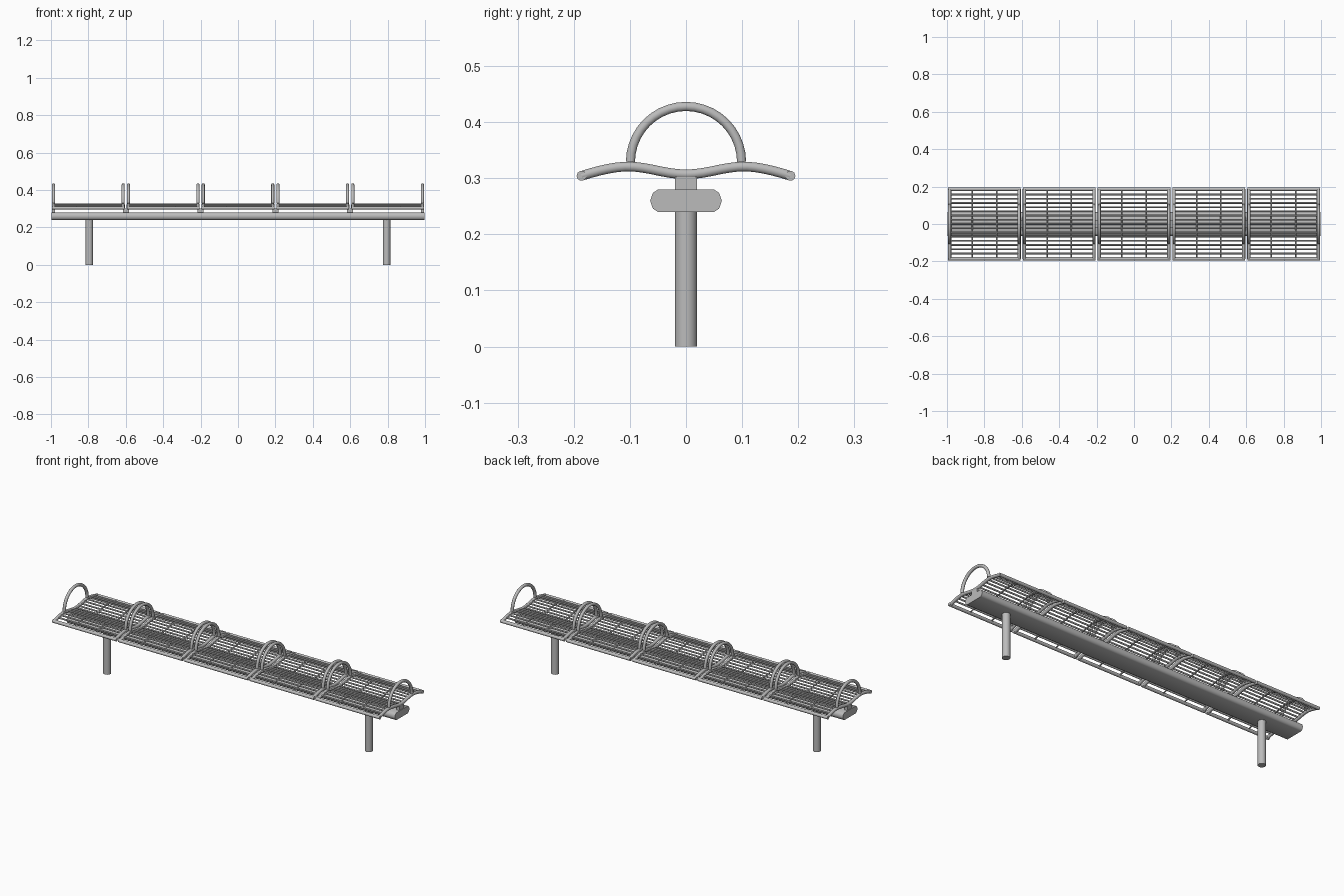
import bpy, math

cube = bpy.data.objects.get("Cube")
if cube:
    bpy.data.objects.remove(cube)

steel = bpy.data.materials.new("steel_grey")
steel.use_nodes = True
COLOUR = (0.5, 0.5, 0.5, 1)
steel.diffuse_color = COLOUR
steel.node_tree.nodes["Principled BSDF"].inputs["Base Color"].default_value = COLOUR


def add_mesh(name, verts, faces):
    mesh = bpy.data.meshes.new(name)
    mesh.from_pydata(verts, [], faces)
    mesh.materials.append(steel)
    obj = bpy.data.objects.new(name, mesh)
    bpy.context.collection.objects.link(obj)
    bpy.ops.object.select_all(action="DESELECT")
    obj.select_set(True)
    bpy.context.view_layer.objects.active = obj
    bpy.ops.object.shade_smooth_by_angle(angle=math.radians(50))
    return obj


def loft(rings):
    """Join equal rings of points into a capped solid."""
    n = len(rings[0])
    verts = [p for ring in rings for p in ring]
    faces = [(i * n + j, i * n + (j + 1) % n, (i + 1) * n + (j + 1) % n, (i + 1) * n + j)
             for i in range(len(rings) - 1) for j in range(n)]
    faces += [tuple(reversed(range(n))), tuple(range(len(verts) - n, len(verts)))]
    return verts, faces


def bent_tube(x, path, radius, sides=10):
    """Tube following (y, z) points in a plane of constant x."""
    rings = []
    for i, (y, z) in enumerate(path):
        a, b = path[max(i - 1, 0)], path[min(i + 1, len(path) - 1)]
        ty, tz = b[0] - a[0], b[1] - a[1]
        length = math.hypot(ty, tz)
        ring = []
        for k in range(sides):
            t = math.tau * k / sides
            s = radius * math.sin(t) / length
            ring.append((x + radius * math.cos(t), y - tz * s, z + ty * s))
        rings.append(ring)
    return loft(rings)


def rod(x, y, z, half, radius, sides=8):
    """Straight rod along x."""
    ring = [(y + radius * math.cos(math.tau * k / sides), z + radius * math.sin(math.tau * k / sides))
            for k in range(sides)]
    return loft([[(x + e, *p) for p in ring] for e in (-half, half)])


def combine(name, parts):
    verts, faces = [], []
    for v, f in parts:
        base = len(verts)
        verts += v
        faces += [tuple(i + base for i in face) for face in f]
    return add_mesh(name, verts, faces)


def seat_height(y):
    """Double-curved seat profile: dip in the middle, rolled edges."""
    y = abs(y)
    if y < 0.105:
        return 0.314 - 0.007 * math.cos(math.pi * y / 0.105)
    return 0.321 - 0.017 * ((y - 0.105) / 0.082) ** 1.6


EDGE = 0.186    # half spacing of the side tubes
DEPTH = 0.186   # half depth of the seat
wave = [(-DEPTH + 2 * DEPTH * i / 24, seat_height(-DEPTH + 2 * DEPTH * i / 24)) for i in range(25)]
arch = [(-0.099 * math.cos(math.pi * i / 20), 0.329 + 0.099 * math.sin(math.pi * i / 20))
        for i in range(21)]

for n in range(5):
    x = -0.8 + 0.4 * n
    # Frame: wavy side tubes with front and back rails
    parts = [bent_tube(x + s * EDGE, wave, 0.009) for s in (-1, 1)]
    parts += [rod(x, s * DEPTH, seat_height(DEPTH), EDGE + 0.008, 0.009, 10) for s in (-1, 1)]
    combine(f"seat_frame_{n + 1}", parts)
    # Slats and the two ribs that carry them
    parts = [rod(x, y, seat_height(y) + 0.002, EDGE, 0.0045)
             for y in (0.0225 * (i - 7) for i in range(15))]
    parts += [bent_tube(x + s * 0.065, wave, 0.004, 6) for s in (-1, 1)]
    combine(f"seat_slats_{n + 1}", parts)
    # Arched armrests
    combine(f"armrests_{n + 1}", [bent_tube(x + s * EDGE, arch, 0.0085) for s in (-1, 1)])

# Long beam with a rounded flat section
half_section = [(0.05, 0.24), (0.059, 0.246), (0.064, 0.26), (0.059, 0.274), (0.05, 0.28)]
section = half_section + [(-y, z) for y, z in reversed(half_section)]
add_mesh("beam", *loft([[(x, *p) for p in section] for x in (-0.997, 1.0 - 0.003)]))


def box(x, hx, hy, z0, z1):
    corners = [(-hx, -hy), (hx, -hy), (hx, hy), (-hx, hy)]
    return loft([[(x + a, b, z) for a, b in corners] for z in (z0, z1)])


# Brackets between the beam and neighbouring seats
combine("seat_brackets", [box(x, 0.016, 0.02, 0.275, 0.302) for x in (-0.6, -0.2, 0.2, 0.6)])
combine("end_brackets", [box(s * 0.986, 0.008, 0.02, 0.275, 0.302) for s in (-1, 1)])

# Round legs
for name, x in (("right_leg", -0.795), ("left_leg", 0.795)):
    ring = [(x + 0.02 * math.cos(math.tau * k / 20), 0.02 * math.sin(math.tau * k / 20))
            for k in range(20)]
    add_mesh(name, *loft([[(*p, z) for p in ring] for z in (0, 0.281)]))
